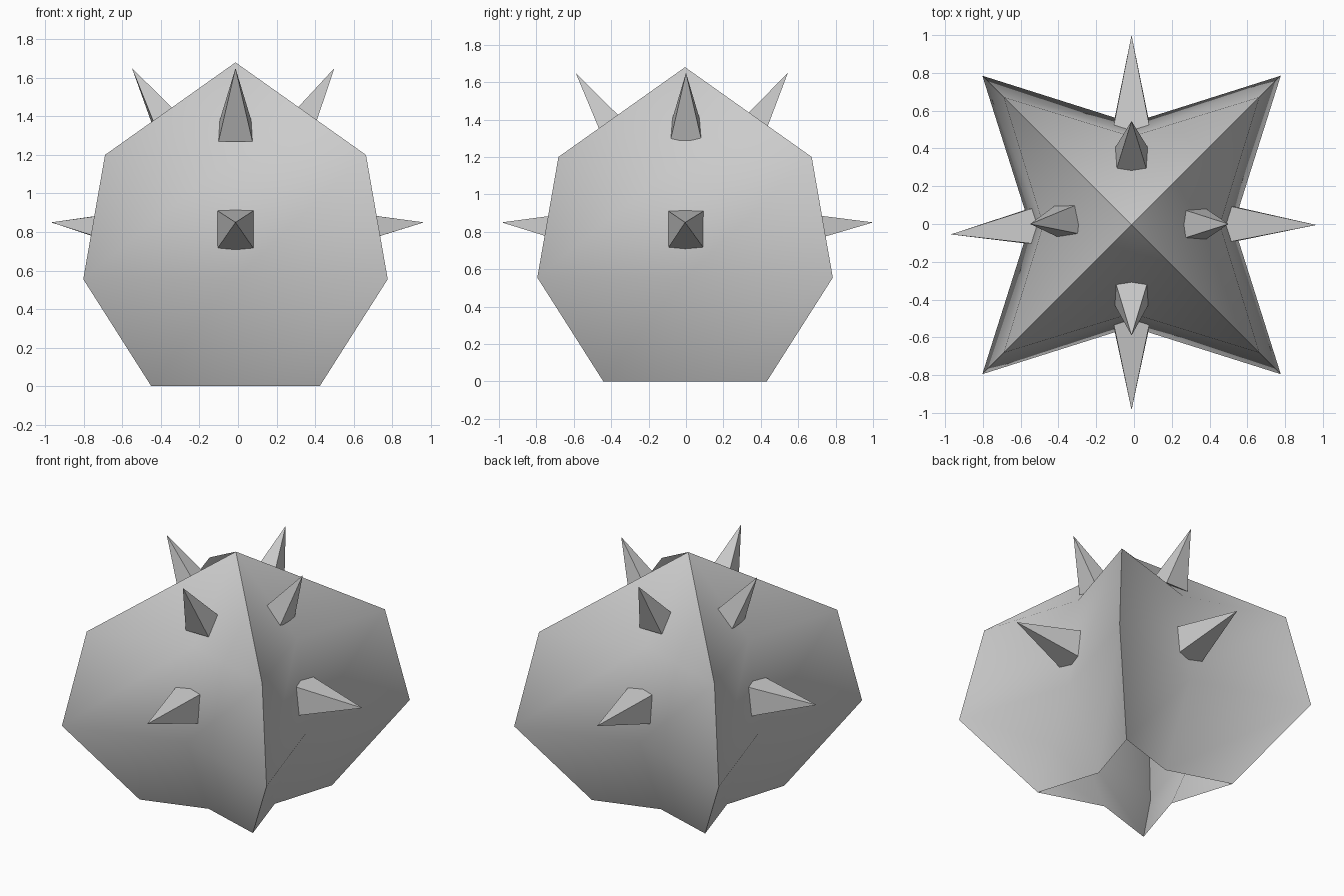
import bpy, bmesh, math
from mathutils import Vector

if "Cube" in bpy.data.objects:
    bpy.data.objects.remove(bpy.data.objects["Cube"], do_unlink=True)

grey = bpy.data.materials.new("pale_grey")
grey.use_nodes = True
grey.diffuse_color = (0.6, 0.6, 0.6, 1)
grey.node_tree.nodes["Principled BSDF"].inputs["Base Color"].default_value = (0.6, 0.6, 0.6, 1)

CX, CY = -0.013, -0.005


def add_object(name, bm):
    bmesh.ops.recalc_face_normals(bm, faces=bm.faces)
    mesh = bpy.data.meshes.new(name)
    bm.to_mesh(mesh)
    bm.free()
    mesh.materials.append(grey)
    obj = bpy.data.objects.new(name, mesh)
    bpy.context.collection.objects.link(obj)
    return obj


# Ribbed body: four-pointed star rings rising to an apex, open underneath
def star_ring(bm, z, corner, valley):
    ring = []
    for i in range(8):
        angle = i * math.pi / 4
        r = corner * math.sqrt(2) if i % 2 else valley
        ring.append(bm.verts.new((CX + r * math.cos(angle), CY + r * math.sin(angle), z)))
    return ring


bm = bmesh.new()
rings = [star_ring(bm, z, c, v) for z, c, v in
         [(0, 0.437, 0.30), (0.555, 0.79, 0.54), (1.2, 0.677, 0.468)]]
apex = bm.verts.new((CX, CY, 1.68))
for i in range(8):
    j = (i + 1) % 8
    for low, high in zip(rings, rings[1:]):
        bm.faces.new((low[i], low[j], high[j], high[i]))
    bm.faces.new((rings[-1][i], rings[-1][j], apex))
body = add_object("ribbed_body", bm)
bpy.context.view_layer.objects.active = body
body.select_set(True)
bpy.ops.object.shade_smooth_by_angle(angle=math.radians(60))
body.select_set(False)


# Spine: four-sided pyramid with its base square to the given outward tilt
def spine(name, base, tip, half_width, half_height):
    base, tip = Vector(base), Vector(tip)
    axis = (tip - base).normalized()
    side = axis.cross(Vector((0, 0, 1))).normalized() * half_width
    up = side.cross(axis).normalized() * half_height
    bm = bmesh.new()
    foot = [bm.verts.new(base + side * a + up * b)
            for a, b in ((1, 1), (-1, 1), (-1, -1), (1, -1))]
    point = bm.verts.new(tip)
    bm.faces.new(foot)
    for i in range(4):
        bm.faces.new((foot[i], foot[(i + 1) % 4], point))
    add_object(name, bm)


# Side spines
spine("front_side_spine", (CX, -0.51, 0.81), (CX, -0.985, 0.85), 0.1, 0.105)
spine("back_side_spine", (CX, 0.5, 0.81), (CX, 1.0, 0.85), 0.1, 0.105)
spine("left_side_spine", (0.49, 0, 0.81), (0.965, -0.005, 0.85), 0.1, 0.105)
spine("right_side_spine", (-0.515, -0.01, 0.81), (-0.97, -0.055, 0.85), 0.1, 0.105)

# Crown spines
spine("front_crown_spine", (CX, -0.365, 1.315), (CX, -0.59, 1.65), 0.088, 0.08)
spine("back_crown_spine", (CX, 0.34, 1.33), (CX, 0.545, 1.65), 0.085, 0.08)
spine("left_crown_spine", (0.31, 0, 1.33), (0.5, 0, 1.65), 0.083, 0.08)
spine("right_crown_spine", (-0.345, 0.02, 1.33), (-0.55, 0, 1.65), 0.083, 0.08)
